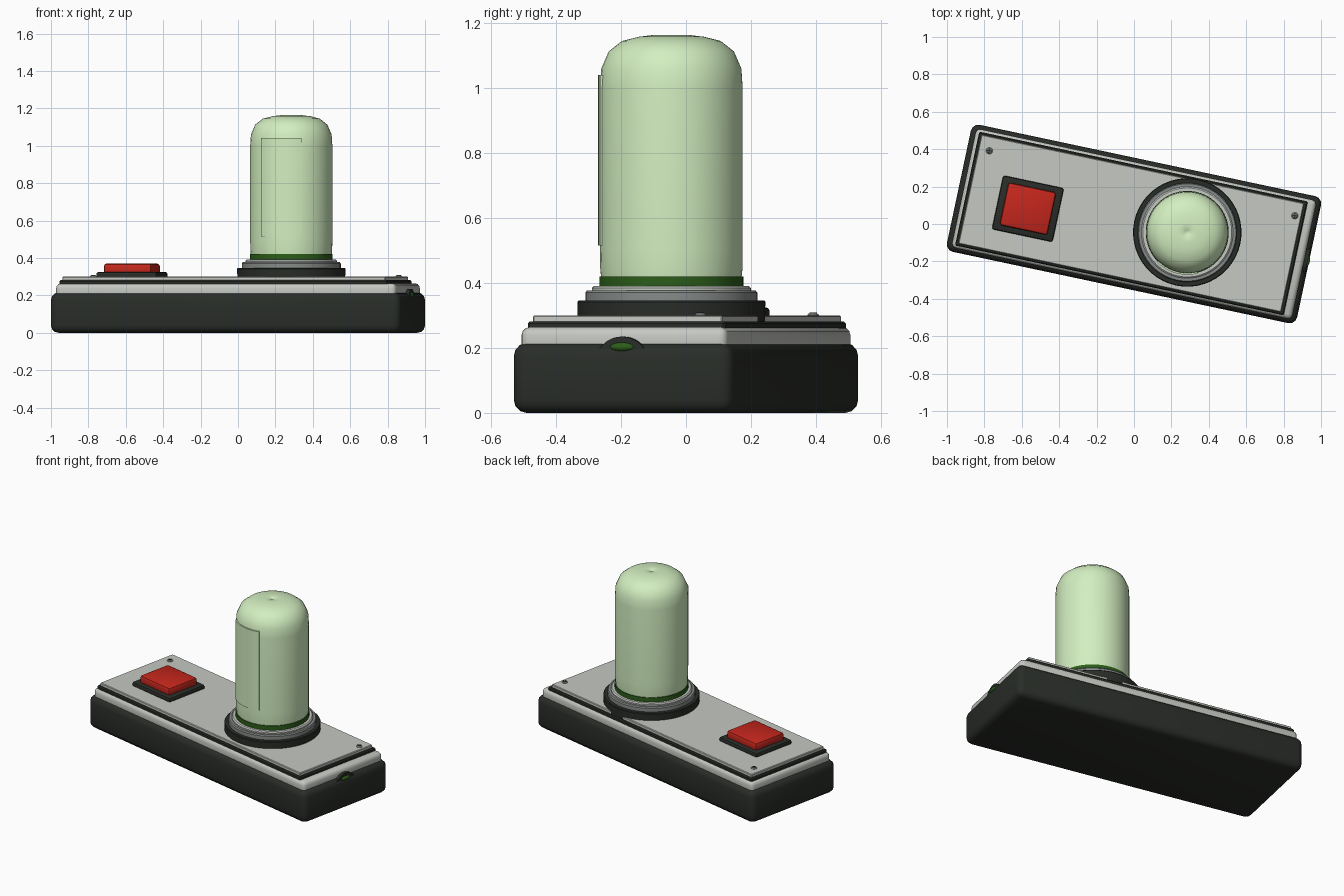
import bpy, bmesh, math
from mathutils import Matrix

if "Cube" in bpy.data.objects:
    bpy.data.objects.remove(bpy.data.objects["Cube"])

ROT = Matrix.Rotation(math.radians(-12), 4, 'Z')   # whole device is turned on the table


def material(name, rgb):
    m = bpy.data.materials.new(name)
    m.diffuse_color = (*rgb, 1)
    m.use_nodes = True
    m.node_tree.nodes["Principled BSDF"].inputs["Base Color"].default_value = m.diffuse_color
    return m


BLACK = material("black_rubber", (0.022, 0.026, 0.021))
GREY = material("light_grey", (0.56, 0.58, 0.54))
STEEL = material("mid_grey", (0.24, 0.26, 0.25))
RED = material("red_plastic", (0.56, 0.02, 0.012))
GREEN = material("dark_green", (0.025, 0.11, 0.01))
GLASS = material("pale_green_glass", (0.65, 0.86, 0.53))


def finish(name, bm, mat, matrix, angle=35):
    bmesh.ops.recalc_face_normals(bm, faces=bm.faces)
    me = bpy.data.meshes.new(name)
    bm.to_mesh(me)
    bm.free()
    me.materials.append(mat)
    ob = bpy.data.objects.new(name, me)
    bpy.context.collection.objects.link(ob)
    ob.matrix_world = matrix
    bpy.ops.object.select_all(action='DESELECT')
    ob.select_set(True)
    bpy.context.view_layer.objects.active = ob
    bpy.ops.object.shade_smooth_by_angle(angle=math.radians(angle))
    return ob


def box(name, u0, u1, v0, v1, z0, z1, mat, bevel=0.0, segs=3):
    """Box in the device's own axes, with rounded edges."""
    bm = bmesh.new()
    bmesh.ops.create_cube(bm, size=1, matrix=Matrix.Diagonal((u1 - u0, v1 - v0, z1 - z0, 1)))
    if bevel:
        bmesh.ops.bevel(bm, geom=bm.edges[:], offset=bevel, segments=segs,
                        profile=0.5, affect='EDGES')
    place = ROT @ Matrix.Translation(((u0 + u1) / 2, (v0 + v1) / 2, (z0 + z1) / 2))
    return finish(name, bm, mat, place)


def lathe(name, profile, u, v, mat, n=48, angle=35):
    """Turn an (r, z) profile about a vertical axis at (u, v)."""
    bm = bmesh.new()
    vs = [bm.verts.new((r, 0, z)) for r, z in profile]
    es = [bm.edges.new(p) for p in zip(vs, vs[1:])]
    bmesh.ops.spin(bm, geom=vs + es, cent=(0, 0, 0), axis=(0, 0, 1),
                   angle=math.tau, steps=n, use_merge=True)
    bmesh.ops.remove_doubles(bm, verts=bm.verts, dist=1e-5)
    return finish(name, bm, mat, ROT @ Matrix.Translation((u, v, 0)), angle)


# Stacked housing
box("base", -0.957, 0.957, -0.347, 0.347, 0, 0.215, BLACK, 0.04)
box("grey_shell", -0.93, 0.93, -0.325, 0.325, 0.18, 0.264, GREY, 0.025)
box("dark_seam", -0.912, 0.884, -0.311, 0.311, 0.24, 0.281, BLACK, 0.006, 1)
box("top_plate", -0.897, 0.867, -0.298, 0.298, 0.27, 0.30, GREY, 0.004, 1)

# Push button
bu, bv = -0.572, -0.038
box("button_frame", bu - 0.166, bu + 0.166, bv - 0.147, bv + 0.147, 0.29, 0.325, BLACK, 0.012, 2)
box("button", bu - 0.131, bu + 0.131, bv - 0.117, bv + 0.117, 0.31, 0.37, RED, 0.015, 2)

# Lamp socket rings
lu, lv = 0.288, 0.015
lathe("socket_ring", [(0, 0.27), (0.288, 0.27), (0.29, 0.342), (0.286, 0.346), (0, 0.346)], lu, lv, BLACK)
lathe("collar", [(0, 0.33), (0.265, 0.33), (0.265, 0.37), (0.26, 0.377), (0, 0.377)], lu, lv, STEEL)
lathe("collar_lip", [(0, 0.36), (0.245, 0.36), (0.245, 0.385), (0.238, 0.391), (0, 0.391)], lu, lv, GREY)
lathe("lamp_ring", [(0, 0.38), (0.222, 0.38), (0.222, 0.42), (0, 0.42)], lu, lv, GREEN)

# Domed lamp cover
lathe("lamp_cover", [(0, 0.405), (0.215, 0.405), (0.219, 0.44), (0.22, 0.50), (0.22, 1.0),
                     (0.216, 1.06), (0.193, 1.113), (0.152, 1.145), (0.10, 1.158),
                     (0.05, 1.164), (0.012, 1.162), (0, 1.152)], lu, lv, GLASS, angle=60)

# Thin curved panel on the front left of the cover
bm = bmesh.new()
sect = [bm.verts.new((r, 0, z)) for r, z in ((0.212, 0.515), (0.226, 0.515), (0.226, 1.04), (0.212, 1.04))]
face = bm.faces.new(sect)
bmesh.ops.rotate(bm, verts=sect, cent=(0, 0, 0), matrix=Matrix.Rotation(math.radians(-136), 3, 'Z'))
bmesh.ops.spin(bm, geom=[face], cent=(0, 0, 0), axis=(0, 0, 1), angle=math.radians(60), steps=10)
finish("cover_panel", bm, GLASS, Matrix.Translation(ROT @ Matrix.Translation((lu, lv, 0)).to_translation()))

# Cross-head screws
for i, u in enumerate((-0.838, 0.832)):
    lathe(f"screw_{i}", [(0, 0.295), (0.018, 0.295), (0.018, 0.302), (0.012, 0.307), (0, 0.308)],
          u, 0.222, STEEL, 16)
    for j, (a, b) in enumerate(((0.011, 0.003), (0.003, 0.011))):
        box(f"screw_slot_{i}_{j}", u - a, u + a, 0.222 - b, 0.222 + b, 0.30, 0.3095, BLACK)

# Indicator in its hood at the right end
bm = bmesh.new()
bmesh.ops.create_cone(bm, cap_ends=True, segments=40, radius1=0.085, radius2=0.085, depth=0.07)
finish("indicator_hood", bm, BLACK,
       ROT @ Matrix.Translation((0.915, 0, 0.15)) @ Matrix.Rotation(math.pi / 2, 4, 'Y'))
bm = bmesh.new()
bmesh.ops.create_uvsphere(bm, u_segments=24, v_segments=12, radius=1)
finish("indicator_light", bm, GREEN,
       ROT @ Matrix.Translation((0.943, 0, 0.203)) @ Matrix.Diagonal((0.018, 0.04, 0.015, 1)))
